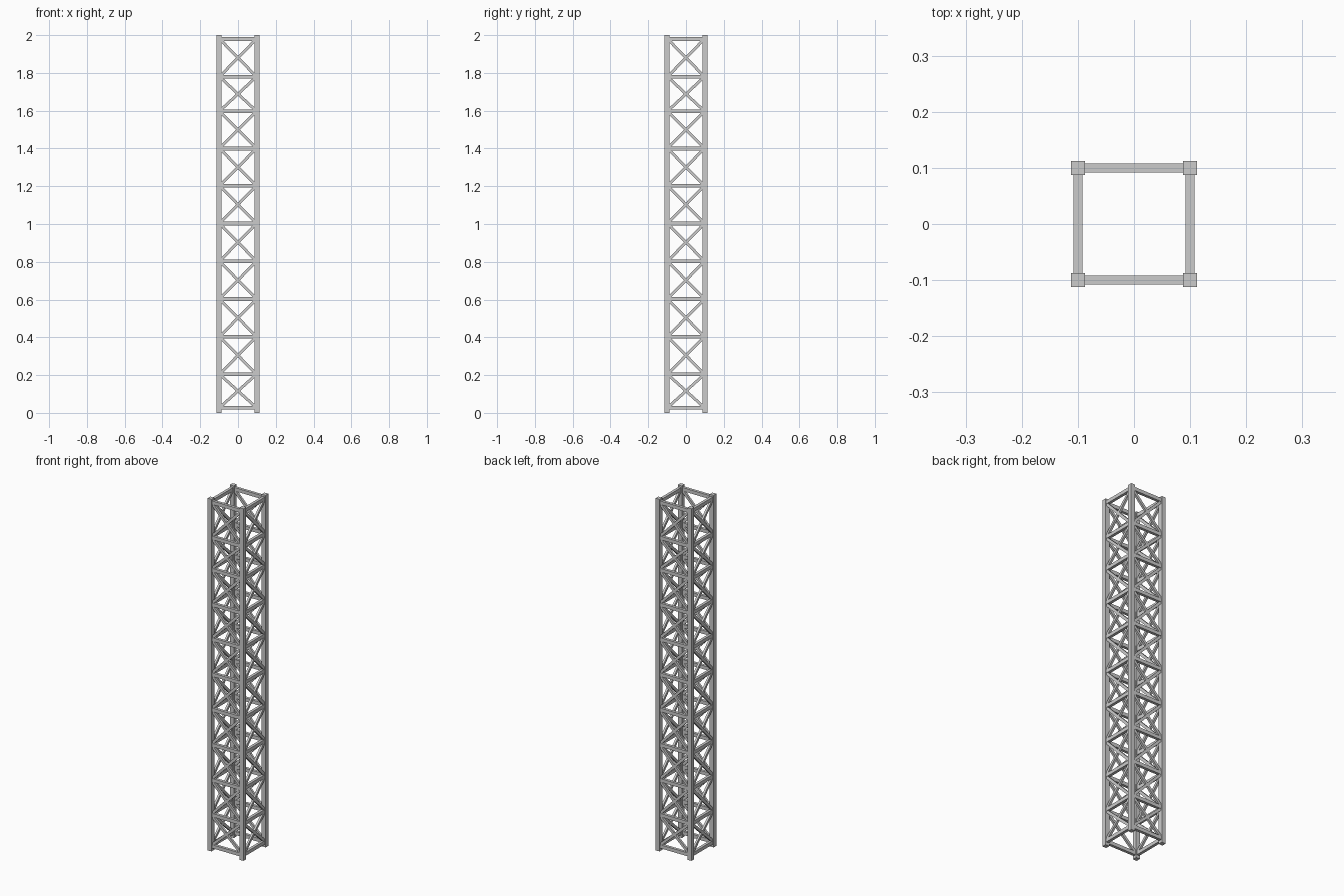
import bpy
from mathutils import Vector, Matrix

if "Cube" in bpy.data.objects:
    bpy.data.objects.remove(bpy.data.objects["Cube"])

HALF = 0.1
LEVELS = [0.027, 0.205, 0.403, 0.603, 0.803, 1.003, 1.203, 1.4, 1.597, 1.78, 1.98]


def beam(name, a, b, width, depth, normal):
    """Square bar from a to b; depth is measured along the face normal."""
    a, b, n = Vector(a), Vector(b), Vector(normal)
    d = (b - a).normalized()
    side = n.cross(d).normalized()
    rot = Matrix((side, n, d)).transposed().to_4x4()
    bpy.ops.mesh.primitive_cube_add(size=1)
    ob = bpy.context.object
    ob.name = name
    size = Matrix.Diagonal((width, depth, (b - a).length, 1))
    ob.data.transform(Matrix.Translation((a + b) / 2) @ rot @ size)
    return ob


# Corner posts
for x in (-HALF, HALF):
    for y in (-HALF, HALF):
        beam("corner_post", (x, y, 0), (x, y, 2), 0.025, 0.025, (0, 1, 0))

# Four lattice sides
for side in range(4):
    turn = Matrix.Rotation(side * 1.5707963267948966, 3, 'Z')
    normal = turn @ Vector((0, -1, 0))

    def point(x, z):
        return turn @ Vector((x, -HALF, z))

    # Horizontal rungs
    for z in LEVELS:
        beam("rung", point(-0.1, z), point(0.1, z), 0.02, 0.016, normal)

    # Crossed braces in every bay
    for low, high in zip(LEVELS, LEVELS[1:]):
        for s in (-1, 1):
            beam("cross_brace", point(-0.092 * s, low + 0.006),
                 point(0.092 * s, high - 0.006), 0.015, 0.012, normal)
